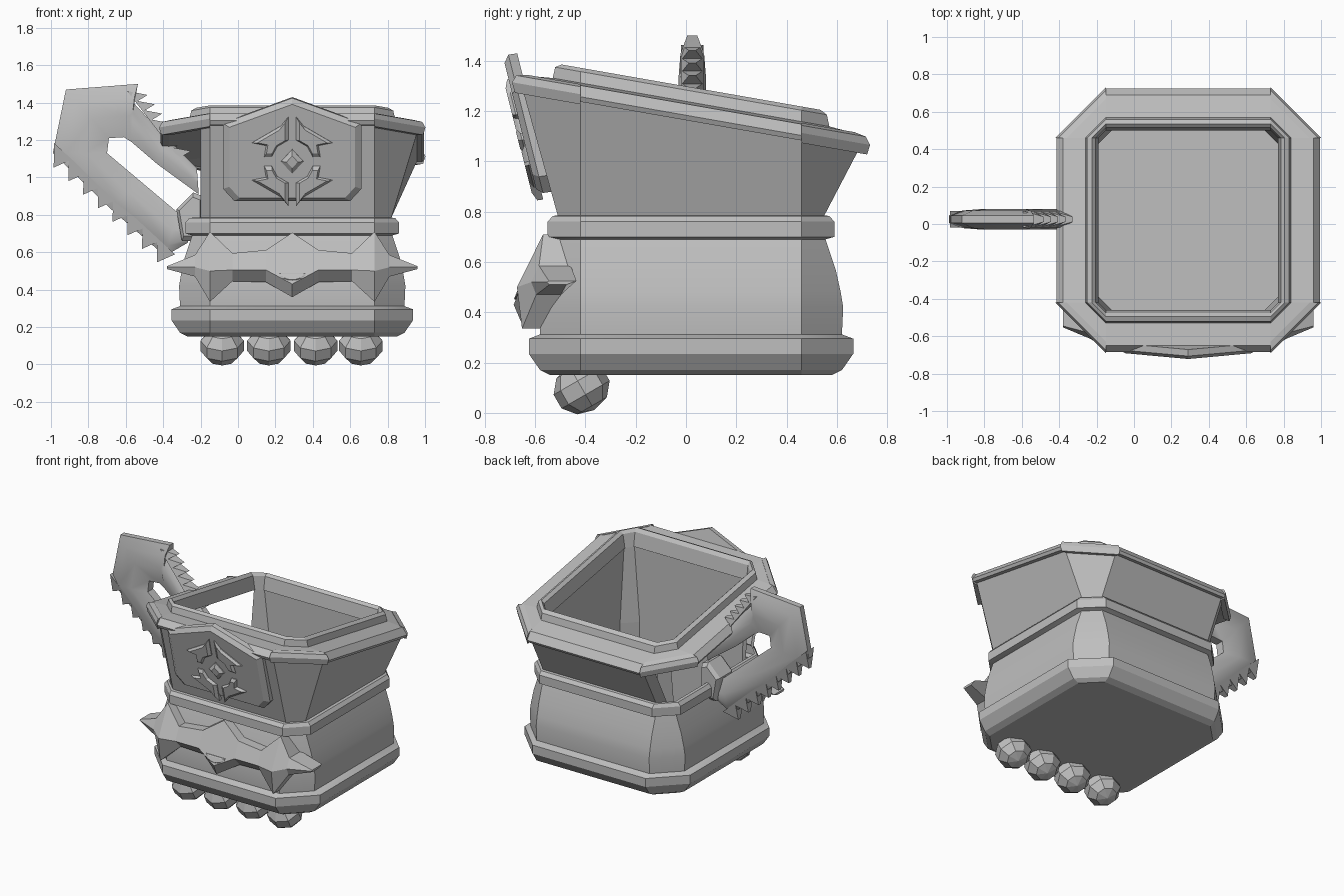
import bpy, bmesh, math
from mathutils import Vector, Matrix

if "Cube" in bpy.data.objects:
    bpy.data.objects.remove(bpy.data.objects["Cube"])

CX, CY, A = 0.29, 0.02, 0.44      # body centre and half width of the flat sides
grey = bpy.data.materials.new("stone_grey")
grey.diffuse_color = (0.52, 0.52, 0.52, 1)
grey.use_nodes = True
grey.node_tree.nodes["Principled BSDF"].inputs["Base Color"].default_value = grey.diffuse_color


def make(name, verts, faces, smooth=0, fix=True):
    me = bpy.data.meshes.new(name)
    me.from_pydata([tuple(v) for v in verts], [], faces)
    if fix:
        bm = bmesh.new()
        bm.from_mesh(me)
        bmesh.ops.recalc_face_normals(bm, faces=bm.faces)
        bm.to_mesh(me)
        bm.free()
    me.materials.append(grey)
    ob = bpy.data.objects.new(name, me)
    bpy.context.collection.objects.link(ob)
    if smooth:
        bpy.context.view_layer.objects.active = ob
        ob.select_set(True)
        bpy.ops.object.shade_smooth_by_angle(angle=math.radians(smooth))
        ob.select_set(False)
    return ob


def octagon(h, a=A):
    return [(a, -h), (h, -a), (h, a), (a, h), (-a, h), (-h, a), (-h, -a), (-a, -h)]


def tilt(x, y, dz):
    """Point on the sloping rim plane, relative to the body centre."""
    return (CX + x, CY + y, 1.16 + dz - 0.175 * y)


def bridge(n, rings, closed=False):
    out = []
    for r in range(rings if closed else rings - 1):
        s = (r + 1) % rings
        out += [(r*n + i, r*n + (i+1) % n, s*n + (i+1) % n, s*n + i) for i in range(n)]
    return out


# Lower body with the two bands, open at the top
profile = [(.56, .15), (.60, .17), (.645, .235), (.645, .295), (.60, .312), (.605, .42),
           (.595, .48), (.575, .57), (.535, .69), (.57, .70), (.57, .76), (.55, .783), (.53, .785)]
verts = [(CX + x, CY + y, z) for h, z in profile for x, y in octagon(h)]
make("body", verts, bridge(8, len(profile)) + [tuple(range(7, -1, -1))], 22)


# Flared upper walls; the handle side is open and its corners are trimmed
def trimmed(h):
    e = 0.49
    return [(-e, -(h + A - e)), (-A, -h), (A, -h), (h, -A), (h, A), (A, h), (-A, h), (-e, h + A - e)]


verts = [(CX + x, CY + y, .785) for x, y in trimmed(.53)]
verts += [tilt(x, y, .01) for x, y in trimmed(.67)]
make("upper_walls", verts, [(i, i+1, i+9, i+8) for i in range(7)], fix=False)

# Inner lining and floor; the lining is open on the handle side above the middle band
low, high = octagon(.49, .40), octagon(.487, .44)
verts = [(CX + x, CY + y, .25) for x, y in low] + [(CX + x, CY + y, .74) for x, y in low]
verts += [tilt(x, y, .03) for x, y in high]
faces = [f for k, f in enumerate(bridge(8, 3)) if k != 13]
make("inner_lining", verts, [tuple(reversed(f)) for f in faces] + [tuple(range(8))], fix=False)

# Sloping rim with raised inner lip
rim = [(.66, 0), (.695, 0), (.705, .02), (.67, .065), (.55, .075), (.54, .12),
       (.515, .135), (.495, .115), (.48, .02)]
verts = [tilt(x, y, dz) for h, dz in rim for x, y in octagon(h)]
make("rim", verts, bridge(8, len(rim), True))

# Bars on the rim corners
for sx in (-1, 1):
    for sy in (-1, 1):
        v = []
        for x, y in ((A, 1), (1, A)):
            for h, dz in ((.65, -.01), (.70, -.01), (.712, .03), (.695, .06), (.65, .07)):
                v.append(tilt(sx * (h if x == 1 else A), sy * (h if y == 1 else A), dz))
        make("rim_corner_bar", v, bridge(5, 2) + [(0, 1, 2, 3, 4), (9, 8, 7, 6, 5)])


def plate(name, outline, place, steps):
    """Stack of scaled outlines: steps are (scale, depth), place maps (u, v, depth)."""
    n = len(outline)
    cu = sum(p[0] for p in outline) / n
    cv = sum(p[1] for p in outline) / n
    v = [place(cu + (a - cu)*s, cv + (b - cv)*s, d) for s, d in steps for a, b in outline]
    f = bridge(n, len(steps)) + [tuple(range(n)), tuple(range(len(v) - 1, len(v) - n - 1, -1))]
    return make(name, v, f)


def mirrored(half):
    return half + [(-u, v) for u, v in reversed(half) if abs(u) > 1e-5]


# Tilted front shield with bevelled border
def shield(u, v, d):
    return (CX + u, -0.53 - 0.25 * (v - .86) - d, v + 0.25 * (0.03 - d) * .6)


plate("shield", mirrored([(0, 1.425), (.37, 1.29), (.37, .94), (.31, .875)]), shield,
      [(1, 0), (1, .035), (.91, .058)])

# Emblem: four corner blades around a diamond stud
for sx in (-1, 1):
    for sz in (-1, 1):
        blade = [(.02, .24), (.06, .19), (.215, .10), (.14, .085), (.15, .025), (.11, .025), (.08, .08), (.02, .115)]
        plate("emblem_blade", [(sx*u, 1.09 + sz*v) for u, v in blade], shield,
              [(1, .04), (1, .064), (.75, .078)])
plate("emblem_diamond", [(0, 1.155), (.06, 1.09), (0, 1.025), (-.06, 1.09)], shield,
      [(1, .04), (1, .064), (.5, .08)])

# Pointed front ornament wrapping round the front corners:
# each station is u, top z, ridge z, bottom z, and setback of the lower edge
stations = [(0, .705, .43, .36, .03), (.14, .612, .505, .44, .06), (.32, .595, .505, .445, .06),
            (.44, .71, .50, .335, .02), (.52, .585, .52, .47, .02), (.67, .525, .52, .51, .01)]


def front_y(u, z):
    return -.575 - .40 * (.705 - z) + max(0, u - .44) * .42


verts, faces = [], []
for sx in (-1, 1):
    for u, zt, zm, zl, setback in stations:
        back = -.47 + max(0, u - .44) * .15
        x = CX + sx * u
        ridge = front_y(u, zm) - (.015 if u == .44 else 0)
        verts += [(x, back, zt), (x, front_y(u, zt) + .005, zt), (x, ridge, zm),
                  (x, ridge + setback, zl), (x, back - .04, zl)]
for o in (0, 30):
    for r in range(5):
        b = o + r * 5
        faces += [(b+i, b+(i+1) % 5, b+5+(i+1) % 5, b+5+i) for i in range(5)]
    faces.append(tuple(range(o + 25, o + 30)))
make("front_ornament", verts, faces)

# Small half-round boss on the ornament's middle
arc = [(.075 * math.cos(math.pi*i/8), .49 - .04 * math.sin(math.pi*i/8)) for i in range(9)]
plate("ornament_boss", arc, lambda u, v, d: (CX + u, front_y(0, v) - d, v),
      [(1, -.02), (1, .004), (.8, .008)])

# Faceted feet along the front edge
for x in (-.085, .165, .415, .657):
    bm = bmesh.new()
    bmesh.ops.create_uvsphere(bm, u_segments=8, v_segments=5, radius=1)
    m = (Matrix.Translation((x, -.415, .1)) @ Matrix.Rotation(math.radians(30), 4, 'X')
         @ Matrix.Diagonal((.122, .116, .102, 1)))
    bmesh.ops.transform(bm, matrix=m, verts=bm.verts)
    me = bpy.data.meshes.new("foot")
    bm.to_mesh(me)
    bm.free()
    me.materials.append(grey)
    bpy.context.collection.objects.link(bpy.data.objects.new("foot", me))

# Handle: hooked band given as outer and inner edge points in the xz plane
HY = .025
hook = [((-.22, 1.05), (-.21, .91)), ((-.40, 1.23), (-.43, 1.07)), ((-.56, 1.40), (-.57, 1.19)),
        ((-.535, 1.50), (-.61, 1.215)), ((-.92, 1.47), (-.69, 1.21)),
        ((-.99, 1.13), (-.70, 1.13)), ((-.69, .84), (-.51, .97)),
        ((-.39, .58), (-.32, .81)), ((-.27, .65), (-.22, .76))]
section = [(0, .02), (.25, .047), (.6, .055), (1, .03), (1, -.03), (.6, -.055), (.25, -.047), (0, -.02)]
verts = [(o[0] + (i[0]-o[0])*t, HY + y, o[1] + (i[1]-o[1])*t)
         for o, i in hook for t, y in section]
n = len(verts)
make("handle", verts, bridge(8, len(hook)) + [tuple(range(8)), tuple(range(n-8, n))], 40)


# Teeth along the two outer edges of the handle
def teeth(start, end, count, out, size):
    a, b, o = Vector((start[0], HY, start[1])), Vector((end[0], HY, end[1])), Vector((out[0], 0, out[1]))
    d = (b - a) / count
    for k in range(count):
        c = a + d * (k + .5) - o * .03
        w = Vector((0, .045, 0))
        v = [c - d*.6 + w, c + d*.6 + w, c + d*.6 - w, c - d*.6 - w,
             c + o*(size + .03) + w*.3, c + o*(size + .03) - w*.3]
        make("handle_tooth", v, [(0, 1, 2, 3), (0, 1, 4), (1, 2, 5, 4), (2, 3, 5), (3, 0, 4, 5)])


teeth((-.99, 1.15), (-.36, .57), 8, (-.5, -.87), .07)
teeth((-.56, 1.46), (-.29, 1.11), 7, (.97, .1), .06)

# Block joining the handle to the body
block = [(-.30, .66), (-.33, .83), (-.24, .92), (-.19, .90), (-.19, .66)]
plate("handle_mount", block, lambda u, v, d: (u, HY + d, v),
      [(.8, -.09), (1, -.065), (1, .065), (.8, .09)])
